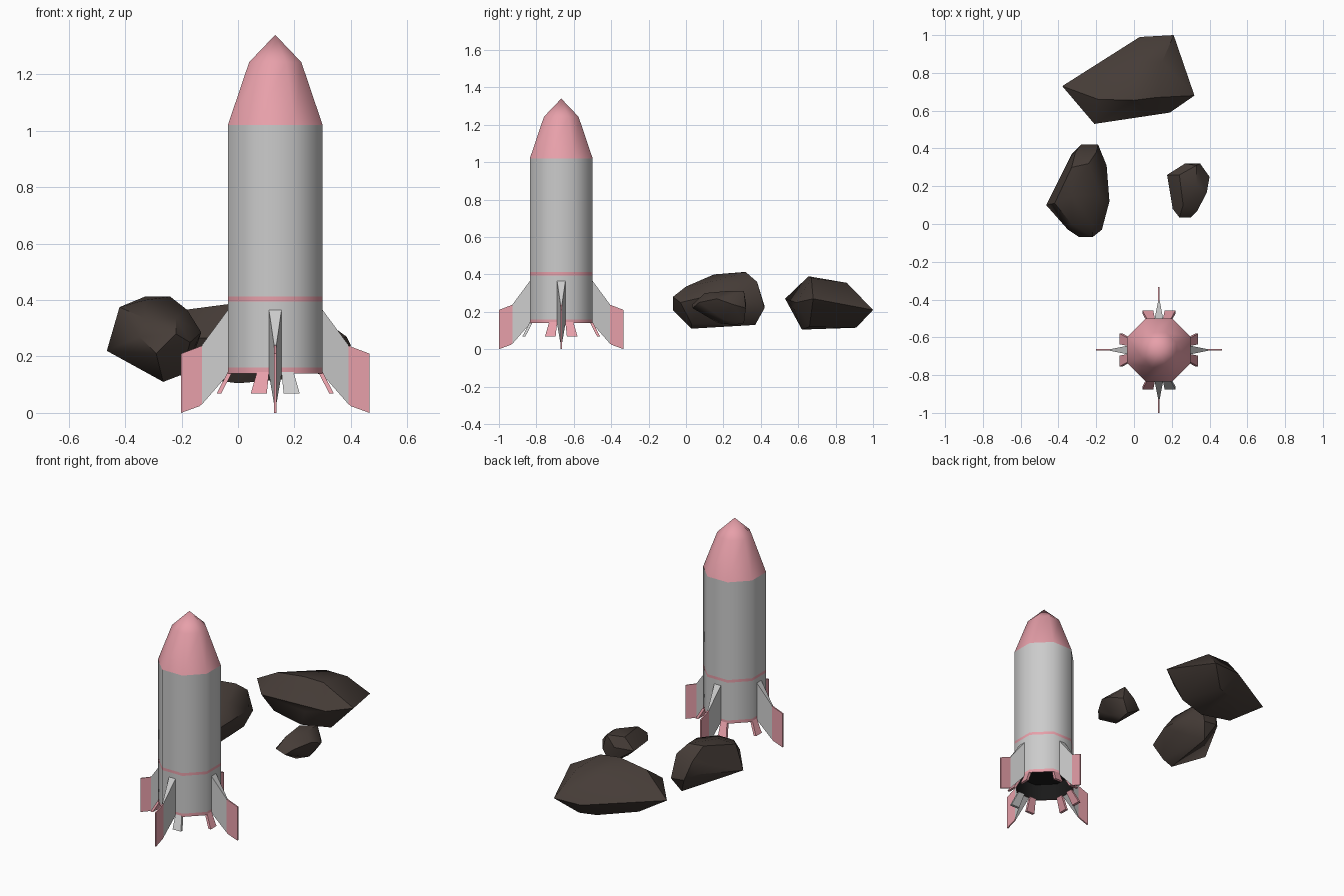
import bpy, bmesh, math
from mathutils import Matrix, Vector

if "Cube" in bpy.data.objects:
    bpy.data.objects.remove(bpy.data.objects["Cube"])

CX, CY = 0.132, -0.667   # rocket axis
A = 0.168                # distance from axis to each flat of the octagonal body


def material(name, rgb):
    m = bpy.data.materials.new(name)
    m.diffuse_color = (*rgb, 1)
    m.use_nodes = True
    m.node_tree.nodes["Principled BSDF"].inputs["Base Color"].default_value = m.diffuse_color
    return m


pink = material("pink_paint", (0.80, 0.35, 0.40))
black = material("soot", (0.01, 0.01, 0.01))
brown = material("rock_brown", (0.06, 0.045, 0.038))


def finish(name, bm, mat=None, angle=50):
    bmesh.ops.recalc_face_normals(bm, faces=bm.faces)
    me = bpy.data.meshes.new(name)
    bm.to_mesh(me)
    bm.free()
    ob = bpy.data.objects.new(name, me)
    bpy.context.collection.objects.link(ob)
    if mat:
        me.materials.append(mat)
    bpy.ops.object.select_all(action='DESELECT')
    ob.select_set(True)
    bpy.context.view_layer.objects.active = ob
    bpy.ops.object.shade_smooth_by_angle(angle=math.radians(angle))
    return ob


def hull(name, pts, mat=None, turn=None, angle=30):
    """Convex solid around points; turn places it around the rocket axis."""
    bm = bmesh.new()
    for p in pts:
        v = Vector(p)
        if turn is not None:
            v = Matrix.Rotation(turn, 3, 'Z') @ v + Vector((CX, CY, 0))
        bm.verts.new(v)
    res = bmesh.ops.convex_hull(bm, input=bm.verts)
    loose = [v for v in bm.verts if not v.link_faces]
    bmesh.ops.delete(bm, geom=loose, context='VERTS')
    return finish(name, bm, mat, angle)


def loft(name, profile, mat=None):
    """Eight-sided revolve of (apothem, z) points; apothem 0 closes to a point."""
    bm = bmesh.new()
    rings = []
    for a, z in profile:
        if a == 0:
            rings.append([bm.verts.new((CX, CY, z))] * 8)
            continue
        r = a / math.cos(math.pi / 8)
        angs = [math.pi / 8 + i * math.pi / 4 for i in range(8)]
        rings.append([bm.verts.new((CX + r * math.cos(t), CY + r * math.sin(t), z)) for t in angs])
    for lo, hi in zip(rings, rings[1:]):
        for i in range(8):
            j = (i + 1) % 8
            bm.faces.new(list(dict.fromkeys((lo[i], lo[j], hi[j], hi[i]))))
    return finish(name, bm, mat)


# Rocket body, bottom to top
loft("exhaust_recess", [(A - 0.006, 0.14), (A - 0.012, 0.24), (0, 0.24)], black)
loft("base_ring", [(A - 0.006, 0.14), (A, 0.14), (A, 0.16)], pink)
loft("lower_hull", [(A, 0.16), (A, 0.395)])
loft("hull_stripe", [(A, 0.395), (A, 0.412)], pink)
loft("upper_hull", [(A, 0.412), (A, 1.02)])
loft("nose_cone", [(A, 1.02), (0.0925, 1.243), (0, 1.34)], pink)

# Four fins: tapered grey root and thin pink blade
T = 0.004
for k in range(4):
    turn = k * math.pi / 2
    root = [(r, s * w, z) for s in (-1, 1)
            for r, w, z in ((A - 0.004, 0.023, 0.37), (A - 0.004, 0.023, 0.14),
                            (0.26, T, 0.24), (0.26, T, 0.03))]
    hull(f"fin_root_{k}", root, None, turn)
    blade = [(r, s * T, z) for s in (-1, 1)
             for r, z in ((0.26, 0.238), (0.268, 0.233), (0.334, 0.21),
                          (0.334, 0), (0.268, 0.024), (0.26, 0.031))]
    hull(f"fin_blade_{k}", blade, pink, turn)
    # Two flared exhaust tabs on each axis-facing flat; one is left unpainted
    for s in (-1, 1):
        tab = [(r + d, s * w, z) for d in (0, -0.016)
               for r, w, z in ((A, 0.022, 0.145), (A, 0.065, 0.145),
                               (0.208, 0.03, 0.068), (0.208, 0.087, 0.068))]
        plain = k == 3 and s == 1
        hull(f"exhaust_tab_{k}_{'a' if s < 0 else 'b'}", tab, None if plain else pink, turn)

# Three floating rocks
hull("large_rock", [
    (-.38, .73, .25), (-.21, .53, .27), (.32, .68, .27), (.21, 1, .21), (.03, .99, .21),
    (.19, .59, .25), (.06, .575, .22), (-.19, .66, .365), (0, .655, .39), (.12, .67, .38),
    (0, .86, .355), (.15, .86, .355), (-.2, .64, .13), (0, .62, .105), (.18, .66, .12),
    (.1, .91, .115), (0, .88, .115), (-.2, .75, .14)], brown, angle=40)
hull("middle_rock", [
    (-.465, .10, .22), (-.42, .11, .375), (-.33, .15, .4), (-.33, .3, .412), (-.24, .32, .412),
    (-.2, .38, .36), (-.31, .38, .34), (-.33, .37, .26), (-.28, .42, .23), (-.19, .42, .22),
    (-.145, .31, .28), (-.13, .12, .285), (-.17, -.03, .25), (-.22, -.07, .28),
    (-.29, -.07, .21), (-.35, -.03, .27), (-.33, 0, .335), (-.22, 0, .335), (-.18, .15, .365),
    (-.265, .03, .11), (-.2, .03, .135), (-.23, .37, .13), (-.17, .3, .17),
    (-.39, .05, .2)], brown, angle=40)
hull("small_rock", [
    (.175, .26, .23), (.27, .32, .25), (.35, .32, .22), (.40, .25, .24), (.385, .165, .27),
    (.335, .07, .25), (.30, .035, .22), (.24, .035, .24), (.205, .08, .22), (.26, .10, .3),
    (.33, .21, .31), (.24, .26, .3), (.33, .31, .31), (.28, .17, .14), (.31, .26, .13),
    (.31, .31, .14), (.35, .2, .16)], brown, angle=40)
